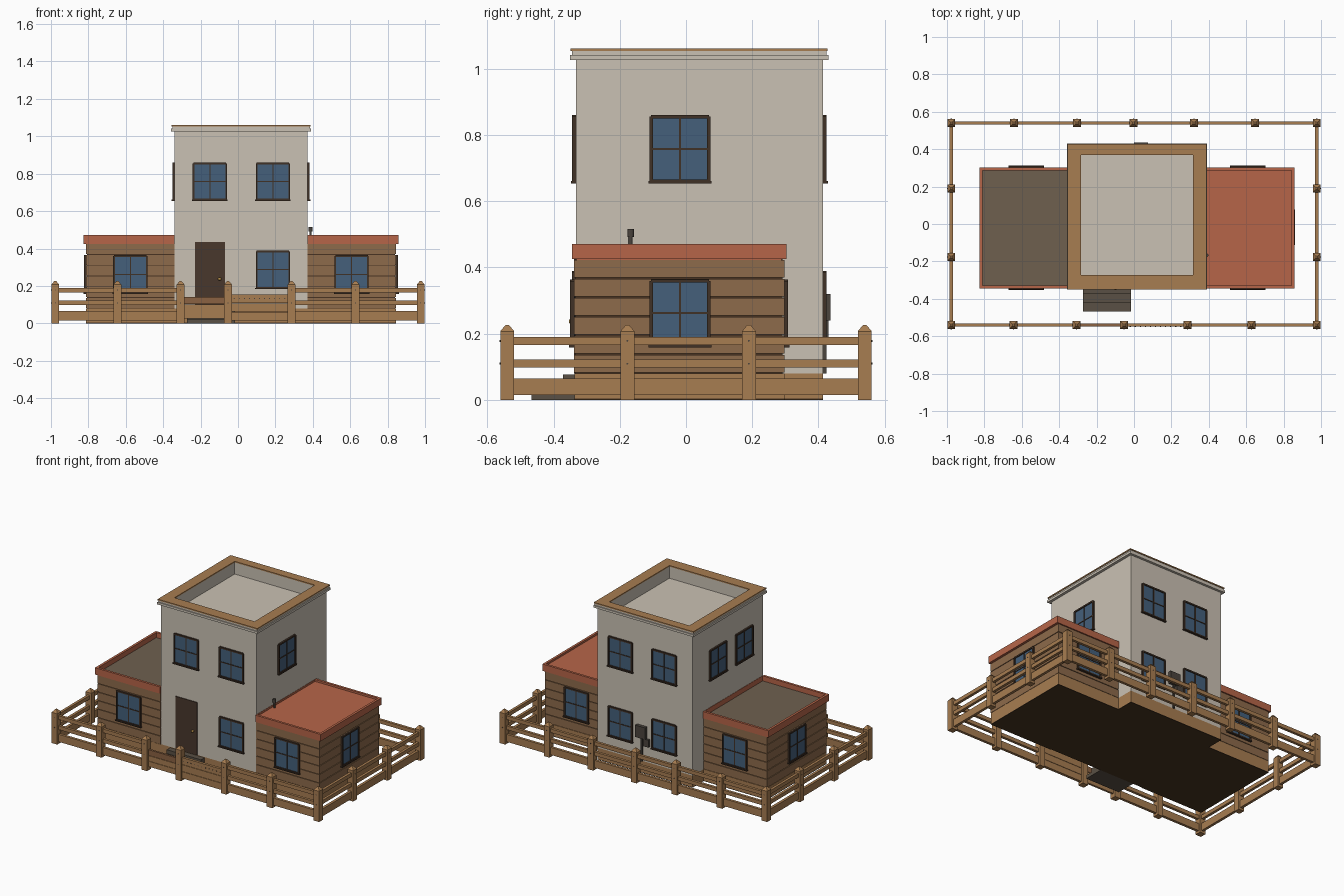
import bpy, bmesh, math
from mathutils import Matrix, Vector

if "Cube" in bpy.data.objects:
    bpy.data.objects.remove(bpy.data.objects["Cube"])

MATS = {}
HEX = dict(plaster="C9C0B2", plank="8C6A4C", groove="4A3626", red="B5654A", wood="A67C52",
           roof="6E6050", glass="46607A", frame="42342A", door="4A3A30", stone="5A5146",
           metal="4C4640", brass="B08A4A", under="4A3826", gate="8A6244")


def mat(key):
    if key not in MATS:
        m = bpy.data.materials.new(key)
        rgb = [(int(HEX[key][i:i + 2], 16) / 255) ** 2.2 for i in (0, 2, 4)]
        m.diffuse_color = (*rgb, 1)
        m.use_nodes = True
        m.node_tree.nodes["Principled BSDF"].inputs["Base Color"].default_value = m.diffuse_color
        MATS[key] = m
    return MATS[key]


def finish(name, bm, keys, mx=None):
    bmesh.ops.recalc_face_normals(bm, faces=bm.faces)
    me = bpy.data.meshes.new(name)
    bm.to_mesh(me)
    bm.free()
    for k in keys:
        me.materials.append(mat(k))
    ob = bpy.data.objects.new(name, me)
    bpy.context.collection.objects.link(ob)
    if mx:
        ob.matrix_world = mx
    return ob


def boxes(name, items, mx=None):
    """items: (x0, x1, y0, y1, z0, z1, colour)"""
    bm, keys = bmesh.new(), []
    for x0, x1, y0, y1, z0, z1, k in items:
        if k not in keys:
            keys.append(k)
        m = Matrix.Translation(((x0 + x1) / 2, (y0 + y1) / 2, (z0 + z1) / 2)) \
            @ Matrix.Diagonal((x1 - x0, y1 - y0, z1 - z0, 1))
        vs = bmesh.ops.create_cube(bm, size=1, matrix=m)["verts"]
        for f in {f for v in vs for f in v.link_faces}:
            f.material_index = keys.index(k)
    return finish(name, bm, keys, mx)


def ring(name, outer, inner, z0, z1, key):
    """Rectangular hollow frame; outer and inner are (x0, x1, y0, y1)"""
    bm, loops = bmesh.new(), []
    for (x0, x1, y0, y1), z in ((outer, z0), (outer, z1), (inner, z1), (inner, z0)):
        loops.append([bm.verts.new((x, y, z)) for x, y in ((x0, y0), (x1, y0), (x1, y1), (x0, y1))])
    for a in range(4):
        p, q = loops[a], loops[(a + 1) % 4]
        for i in range(4):
            j = (i + 1) % 4
            bm.faces.new((p[i], p[j], q[j], q[i]))
    return finish(name, bm, [key])


# Foundation
boxes("foundation", [(-.34, .372, -.333, .414, .004, .08, "wood"),
                     (-.812, -.34, -.337, .297, .004, .08, "wood"),
                     (.372, .845, -.337, .297, .004, .08, "wood")])
boxes("foundation_underside", [(-.34, .372, -.333, .414, 0, .004, "under"),
                               (-.812, -.34, -.337, .297, 0, .004, "under"),
                               (.372, .845, -.337, .297, 0, .004, "under")])

# Tower walls, sunken roof, cornice and cap
IN = (-.283, .315, -.273, .369)
ring("tower_walls", (-.34, .372, -.333, .414), IN, .08, 1.05, "plaster")
boxes("tower_roof", [(-.284, .316, -.274, .37, .95, .975, "plaster")])
ring("cornice_lower", (-.357, .390, -.351, .430), IN, 1.026, 1.041, "plaster")
ring("cornice_upper", (-.351, .384, -.345, .424), IN, 1.041, 1.053, "plaster")
ring("parapet_cap", (-.355, .388, -.349, .428), IN, 1.053, 1.061, "wood")

# Side wings: planks over a dark core, red trim, recessed roof
for side, x0, x1, roof, rz in (("left", -.812, -.34, "roof", .437), ("right", .372, .845, "red", .458)):
    core0, core1 = (x0 + .005, x1) if side == "left" else (x0, x1 - .005)
    items = [(core0, core1, -.334, .292, .08, .425, "groove")]
    h = .345 / 6
    for i in range(6):
        items.append((x0, x1, -.339, .297, .08 + i * h + .002, .08 + (i + 1) * h - .002, "plank"))
    boxes(side + "_wing_walls", items)
    o = (x0 - .014, x1, -.345, .303) if side == "left" else (x0, x1 + .014, -.345, .303)
    i = (o[0] + .016, o[1] - .002, o[2] + .016, o[3] - .016) if side == "left" else \
        (o[0] + .002, o[1] - .016, o[2] + .016, o[3] - .016)
    ring(side + "_roof_trim", o, i, .425, .471, "red")
    boxes(side + "_roof", [(*i, .42, rz, roof)])


# Windows: u runs along the wall, angle turns the front-facing window to its wall
def window(name, x, y, z, deg):
    w, h, t = .087, .097, .011
    items = [(-w, w, -.005, .003, -h, h, "glass")]
    for s in (-1, 1):
        items += [(s * w - .005, s * w + .005, -t, .002, -h, h, "frame"),
                  (-w, w, -t, .002, s * h - .005, s * h + .005, "frame")]
    items += [(-.003, .003, -.008, .002, -h, h, "frame"), (-w, w, -.008, .002, -.003, .003, "frame"),
              (-w - .008, w + .008, -.015, .002, -h - .007, -h, "frame")]
    boxes(name, items, Matrix.Translation((x, y, z)) @ Matrix.Rotation(math.radians(deg), 4, "Z"))


UP, LOW, WING = .758, .287, .262
for n, x, y, z, d in (
        ("front_upper_left", -.15, -.333, UP, 0), ("front_upper_right", .187, -.333, UP, 0),
        ("front_lower", .187, -.333, LOW, 0), ("right_upper", .372, -.018, UP, 90),
        ("back_upper_right", .197, .414, UP, 180), ("back_upper_left", -.13, .414, UP, 180),
        ("back_lower_right", .197, .414, LOW, 180), ("back_lower_left", -.13, .414, LOW, 180),
        ("left_upper_back", -.34, .15, UP, 270), ("left_upper_front", -.34, -.13, UP, 270),
        ("left_wing_front", -.575, -.339, WING, 0), ("right_wing_front", .607, -.339, WING, 0),
        ("left_wing_back", -.575, .297, WING, 180), ("right_wing_back", .607, .297, WING, 180),
        ("left_wing_side", -.812, -.018, WING, 270), ("right_wing_side", .845, -.018, WING, 90)):
    window(n + "_window", x, y, z, d)

# Door, knob and steps
boxes("door", [(-.23, -.07, -.338, -.33, .08, .435, "door")])
bm = bmesh.new()
bmesh.ops.create_uvsphere(bm, u_segments=12, v_segments=8, radius=.009,
                          matrix=Matrix.Translation((-.098, -.345, .237)))
finish("door_knob", bm, ["brass"])
boxes("steps", [(-.272, -.016, -.467 + i * .048, -.333, 0, .026 * (i + 1) - .002, "stone") for i in range(3)])

# Roof vent and wall meter
bm = bmesh.new()
for r, z0, z1 in ((.006, .45, .495), (.010, .492, .516)):
    bmesh.ops.create_cone(bm, cap_ends=True, segments=12, radius1=r, radius2=r, depth=z1 - z0,
                          matrix=Matrix.Translation((.388, -.167, (z0 + z1) / 2)))
finish("roof_vent", bm, ["metal"])
boxes("wall_meter", [(-.0, .075, .41, .436, .24, .32, "metal"), (-.02, .02, .41, .430, .19, .24, "metal"),
                     (.032, .044, .41, .424, .08, .24, "metal")])

# Fence posts with tapered tops
XL, XR, YF, YB = -.977, .977, -.54, .54
FRONT = [XL, -.645, -.307, -.053, .286, .628, XR]
BACK = [XL, -.642, -.305, -.003, .32, .647, XR]
SIDE = [YF, -.177, .19, YB]
posts = [(x, YF) for x in FRONT] + [(x, YB) for x in BACK] + [(x, y) for x in (XL, XR) for y in SIDE[1:-1]]
bm = bmesh.new()
for x, y in posts:
    vs = bmesh.ops.create_cube(bm, size=1, matrix=Matrix.Translation((x, y, .1035))
                               @ Matrix.Diagonal((.042, .042, .207, 1)))["verts"]
    top = next(f for v in vs for f in v.link_faces if f.calc_center_median().z > .2)
    new = bmesh.ops.extrude_discrete_faces(bm, faces=[top])["faces"][0]
    for v in new.verts:
        v.co = Vector((x + (v.co.x - x) * .25, y + (v.co.y - y) * .25, .226))
finish("fence_posts", bm, ["wood"])

# Fence rails, with a low gate and a boarded panel in the front
RAILS = ((.015, .065), (.097, .122), (.165, .19))
items = []
for y, xs in ((YF, FRONT), (YB, BACK)):
    for i, (a, b) in enumerate(zip(xs, xs[1:])):
        if y == YF and i in (2, 3):
            continue
        items += [(a, b, y - .009, y + .009, z0, z1, "wood") for z0, z1 in RAILS]
for x in (XL, XR):
    items += [(x - .009, x + .009, YF, YB, z0, z1, "wood") for z0, z1 in RAILS]
boxes("fence_rails", items)
boxes("fence_gate", [(-.29, -.07, YF - .007, YF + .007, z0, z1, "gate" if z0 > .1 else "wood")
                     for z0, z1 in ((.026, .062), (.064, .1), (.102, .14))])
boxes("fence_panel", [(-.053, .286, YF - .009, YF + .009, z0, z1, "wood")
                      for z0, z1 in ((.015, .06), (.062, .107), (.109, .155))])

# Nails on the outside of posts and panel
bm = bmesh.new()
spots = [(x, y, z, "Y" if abs(y) == .54 else "X") for x, y in posts for z in (.109, .178)]
spots += [(-.02 + i * .027, YF + .012, .132, "Y") for i in range(11)]
for x, y, z, ax in spots:
    off = Vector((math.copysign(.0215, x), 0, 0)) if ax == "X" else Vector((0, math.copysign(.0215, y), 0))
    rot = Matrix.Rotation(math.pi / 2, 4, "Y" if ax == "X" else "X")
    bmesh.ops.create_cone(bm, cap_ends=True, segments=8, radius1=.003, radius2=.003, depth=.003,
                          matrix=Matrix.Translation(Vector((x, y, z)) + off) @ rot)
finish("fence_nails", bm, ["metal"])
